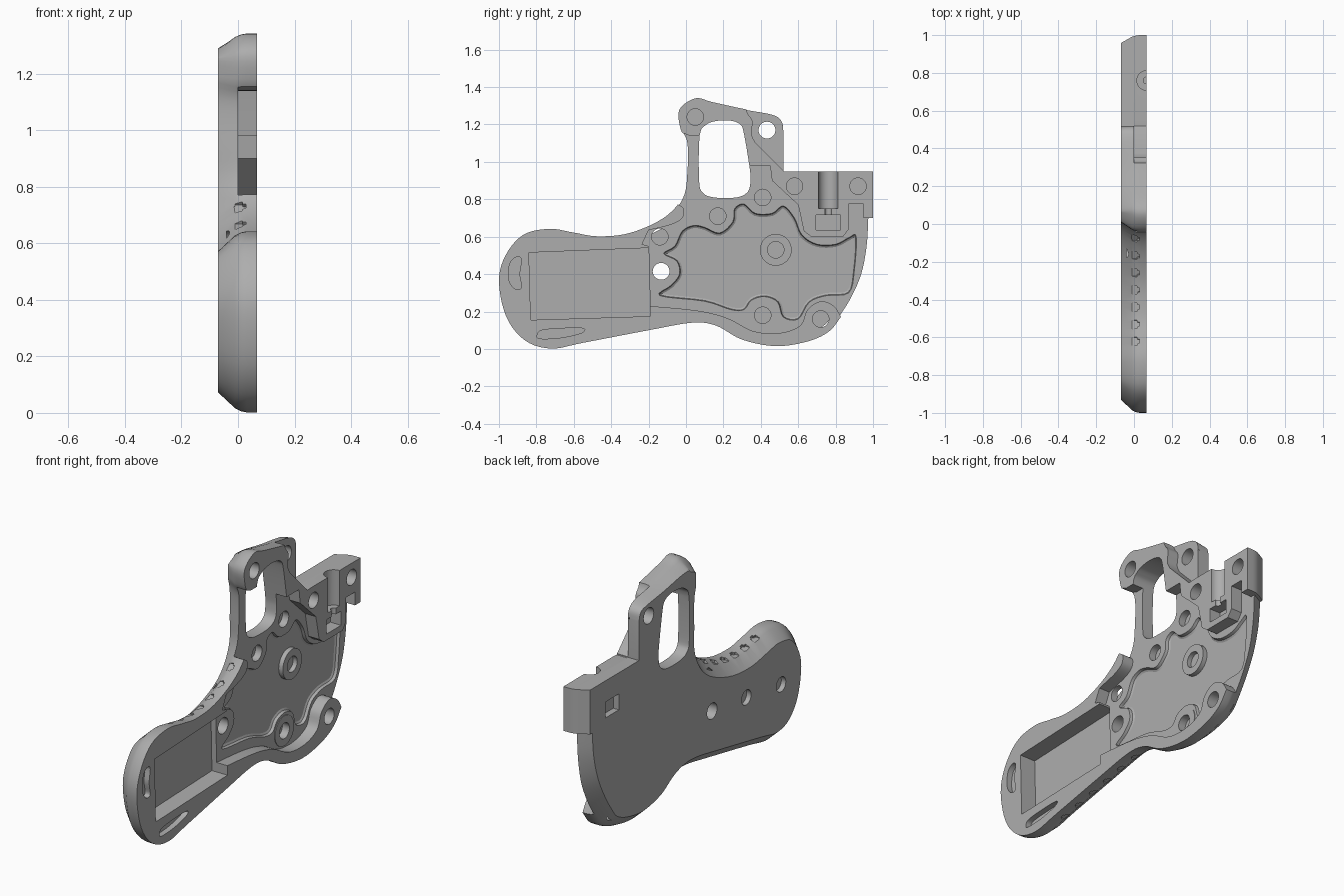
import bpy
import bmesh
import math
from mathutils import Vector, Matrix

cube = bpy.data.objects.get("Cube")
if cube:
    bpy.data.objects.remove(cube, do_unlink=True)

FACE = 0.067      # open side of the shell
BACK = -0.07      # outer side of the shell
STEP = 0.0        # height of the recessed ledge
FLOOR = -0.022    # bottom of the main recess
ABOVE = 0.2       # cutters reach past the open side

grey = bpy.data.materials.new("mid grey")
grey.use_nodes = True
grey.diffuse_color = (0.42, 0.42, 0.42, 1)
grey.node_tree.nodes["Principled BSDF"].inputs["Base Color"].default_value = grey.diffuse_color


def smooth_path(points, closed=False, steps=5):
    """Catmull-Rom curve through control points of any dimension."""
    pts = [Vector(p) for p in points]
    n = len(pts)
    get = (lambda i: pts[i % n]) if closed else (lambda i: pts[min(max(i, 0), n - 1)])
    out = []
    for i in range(n if closed else n - 1):
        a, b, c, d = (get(i + k) for k in (-1, 0, 1, 2))
        for s in range(steps):
            t = s / steps
            out.append(0.5 * (2 * b + (c - a) * t + (2 * a - 5 * b + 4 * c - d) * t * t
                              + (3 * b - a - 3 * c + d) * t ** 3))
    if not closed:
        out.append(pts[-1])
    return out


def inward_normals(loop):
    n = len(loop)
    area = sum(loop[i][0] * loop[(i + 1) % n][1] - loop[(i + 1) % n][0] * loop[i][1] for i in range(n))
    sign = 1 if area > 0 else -1
    result = []
    for i in range(n):
        d = loop[(i + 1) % n] - loop[i - 1]
        result.append(Vector((-d[1], d[0])).normalized() * sign)
    return result


def finish(name, bm):
    bmesh.ops.recalc_face_normals(bm, faces=bm.faces)
    mesh = bpy.data.meshes.new(name)
    bm.to_mesh(mesh)
    bm.free()
    mesh.materials.append(grey)
    obj = bpy.data.objects.new(name, mesh)
    bpy.context.collection.objects.link(obj)
    return obj


def loft(name, loop, layers, normals=None, weights=None):
    """Stack copies of a side profile along x; each layer is (x, inset)."""
    bm = bmesh.new()
    loop = [Vector((p[0], p[1])) for p in loop]
    normals = normals or inward_normals(loop)
    weights = weights or [1] * len(loop)
    rings = []
    for x, inset in layers:
        moved = [p + n * inset * w for p, n, w in zip(loop, normals, weights)]
        rings.append([bm.verts.new((x, p[0], p[1])) for p in moved])
    for low, high in zip(rings, rings[1:]):
        for i in range(len(loop)):
            j = (i + 1) % len(loop)
            bm.faces.new((low[i], low[j], high[j], high[i]))
    bm.faces.new(rings[0])
    bm.faces.new(rings[-1])
    return finish(name, bm)


def prism(name, loop, x0, x1=ABOVE):
    return loft(name, loop, [(x0, 0), (x1, 0)])


def discs(name, centres, radius, x0, x1=ABOVE):
    bm = bmesh.new()
    for y, z in centres:
        place = Matrix.Translation(((x0 + x1) / 2, y, z)) @ Matrix.Rotation(math.pi / 2, 4, 'Y')
        bmesh.ops.create_cone(bm, cap_ends=True, segments=32, radius1=radius, radius2=radius,
                              depth=x1 - x0, matrix=place)
    return finish(name, bm)


def upright(name, y, z0, z1, radius):
    bm = bmesh.new()
    place = Matrix.Translation((FACE, y, (z0 + z1) / 2))
    bmesh.ops.create_cone(bm, cap_ends=True, segments=32, radius1=radius, radius2=radius,
                          depth=z1 - z0, matrix=place)
    return finish(name, bm)


def rect(y0, y1, z0, z1):
    return [(y0, z0), (y1, z0), (y1, z1), (y0, z1)]


def combine(tool, operation='DIFFERENCE'):
    mod = body.modifiers.new(tool.name, 'BOOLEAN')
    mod.operation, mod.solver, mod.object = operation, 'EXACT', tool
    tool.hide_render = True
    bpy.context.view_layer.objects.active = body
    bpy.ops.object.modifier_apply(modifier=mod.name)
    bpy.data.objects.remove(tool, do_unlink=True)


# Side outline: y, z and how strongly the outer edge is chamfered there
curve = smooth_path([
    (.98, .7, .6), (.972, .55, .7), (.945, .4, .9), (.89, .27, 1), (.82, .16, 1), (.76, .09, 1),
    (.65, .04, 1), (.48, .015, 1), (.3, .05, 1), (.16, .125, 1), (.03, .14, 1), (-.2, .1, 1),
    (-.55, .033, 1), (-.72, .002, 1), (-.86, .045, 1), (-.96, .17, 1), (-1, .36, 1),
    (-.965, .5, 1), (-.87, .61, 1), (-.73, .642, 1), (-.6, .622, 1), (-.47, .602, 1), (-.3, .62, 1),
    (-.12, .7, 1), (-.02, .81, .6), (.005, .95, .3), (.005, 1.1, .3), (-.03, 1.18, .6),
    (-.035, 1.28, .8), (.05, 1.34, .9), (.14, 1.32, .5), (.3, 1.285, .4), (.46, 1.255, .3),
    (.51, 1.22, .1), (.52, 1.17, 0)])
outline = curve + [Vector(p) for p in ((.52, .95, 0), (1, .95, .6), (1, .7, .6))]
flat = [Vector((p[0], p[1])) for p in outline]
normals = [Vector((-1, 0)) if p[0] > .97 and p[1] > .6 else n
           for p, n in zip(flat, inward_normals(flat))]
body = loft("grip_shell", flat,
            [(FACE, 0), (.03, 0), (.01, .004), (-.01, .014), (BACK, .07)],
            normals, [p[2] for p in outline])

# Opening inside the finger guard
opening = smooth_path([(.07, .9), (.09, .835), (.15, .81), (.27, .81), (.33, .84), (.345, .9),
                       (.34, .97), (.31, 1.15), (.29, 1.2), (.24, 1.22), (.17, 1.22),
                       (.11, 1.2), (.073, 1.14)], True)
combine(prism("guard_opening", opening, -ABOVE))

# Recessed ledge that runs from the guard bar to the back edge
rim_tip = smooth_path([(-.2, .635), (-.08, .665), (-.02, .7), (-.012, .75), (-.05, .775), (-.1, .79)])
lower_rim = smooth_path([(.83, .17), (.79, .23), (.72, .255), (.65, .21), (.61, .125), (.5, .085),
                         (.36, .095), (.22, .165), (.06, .205), (-.2, .23)])
ledge = rim_tip + [Vector(p) for p in (
    (-.1, 1.12), (-.02, 1.155), (.02, 1.14), (.07, 1.14), (.15, 1.1), (.2, .98), (.45, .98),
    (.46, .9), (.6, .77), (.63, .63), (.67, .6), (.84, .6), (.87, .64), (.87, .775), (.95, .775),
    (.95, .7), (1.1, .7), (1.1, .2))] + lower_rim + [Vector((-.2, .55)), Vector((-.235, .56))]
combine(prism("ledge_cut", ledge, STEP))
guard_rear = smooth_path([(.3, 1.4), (.325, 1.27), (.355, 1.22), (.35, 1.15), (.37, 1.105)])
combine(prism("guard_rear_cut", guard_rear + [Vector((.525, .948)), Vector((.7, .96)),
                                              Vector((.7, 1.4))], STEP))

# Main recess with a scalloped, sloped wall
recess = smooth_path([
    (-.14, .285), (.1, .255), (.24, .21), (.31, .21), (.35, .26), (.42, .28), (.49, .25),
    (.52, .17), (.6, .16), (.66, .25), (.75, .285), (.87, .3), (.9, .42), (.91, .6), (.87, .595),
    (.8, .56), (.7, .56), (.62, .61), (.58, .7), (.52, .765), (.46, .725), (.37, .725), (.31, .775),
    (.26, .75), (.25, .68), (.18, .62), (.1, .65), (.04, .66), (-.02, .63), (-.06, .55),
    (-.12, .51), (-.05, .47), (-.035, .4), (-.08, .34)], True, 4)
combine(loft("recess_cut", recess, [(FLOOR, .014), (FLOOR + .006, .004), (STEP, 0), (ABOVE, 0)]))

# Battery box and shallow handle slots
combine(prism("battery_box", [(-.83, .155), (-.19, .175), (-.2, .54), (-.84, .515)], -.03))
combine(prism("end_slot", smooth_path([(-.91, .32), (-.88, .33), (-.89, .4), (-.88, .48),
                                       (-.91, .49), (-.94, .46), (-.95, .4), (-.94, .35)], True), .035))
combine(prism("lower_slot", smooth_path([(-.78, .055), (-.67, .06), (-.56, .085), (-.55, .11),
                                         (-.66, .11), (-.77, .1), (-.795, .075)], True), .035))

# Raised screw bosses, then their blind and through holes
combine(discs("boss", [(.48, .53), (.41, .18)], .085, -.04, STEP + .004), 'UNION')
blind = [(.48, .53), (.41, .18), (.17, .71), (.41, .81), (-.14, .6), (.72, .16),
         (.58, .87), (.92, .87), (.05, 1.24)]
combine(discs("blind_holes", blind, .044, -.04))
combine(discs("through_holes", [(.433, 1.17), (-.133, .415)], .045, -ABOVE))

# Outer side: two blind holes and a small window
combine(discs("outer_holes", [(-.44, .375), (-.75, .33)], .042, -ABOVE, -.042))
combine(prism("outer_window", rect(.7, .82, .74, .83), -ABOVE, -.035))

# Seat for a rod and nut in the rear block
combine(upright("rod_seat", .76, .75, 1.1, .052))
combine(upright("rod_neck", .76, .68, .8, .018))
combine(prism("nut_seat", rect(.695, .825, .635, .715), STEP))

# Grip dimples along the upper and lower handle edges
def dimples(name, ys, z0, z1):
    bm = bmesh.new()
    edge = [p for p in flat if z0 < p[1] < z1]
    for y in ys:
        a, b = sorted(edge, key=lambda p: abs(p[0] - y))[:2]
        t = (y - a[0]) / (b[0] - a[0])
        z = a[1] + (b[1] - a[1]) * t
        turn = math.atan((b[1] - a[1]) / (b[0] - a[0]))
        place = Matrix.Translation((.003, y, z)) @ Matrix.Rotation(turn, 4, 'X')
        bmesh.ops.create_cube(bm, size=1, matrix=place @ Matrix.Diagonal((.05, .045, .03, 1)))
    bmesh.ops.bevel(bm, geom=[e for e in bm.edges if abs((e.verts[0].co - e.verts[1].co).length - .03) < .002],
                    offset=.012, segments=3, affect='EDGES')
    return finish(name, bm)


combine(dimples("upper_dimples", [-.08 - .09 * i for i in range(7)], .55, .8))
combine(dimples("lower_dimples", [.02 - .114 * i for i in range(6)], .01, .16))

# Smooth curved walls while keeping machined edges crisp
bpy.ops.object.select_all(action='DESELECT')
body.select_set(True)
bpy.context.view_layer.objects.active = body
bpy.ops.object.shade_smooth_by_angle(angle=math.radians(30))
